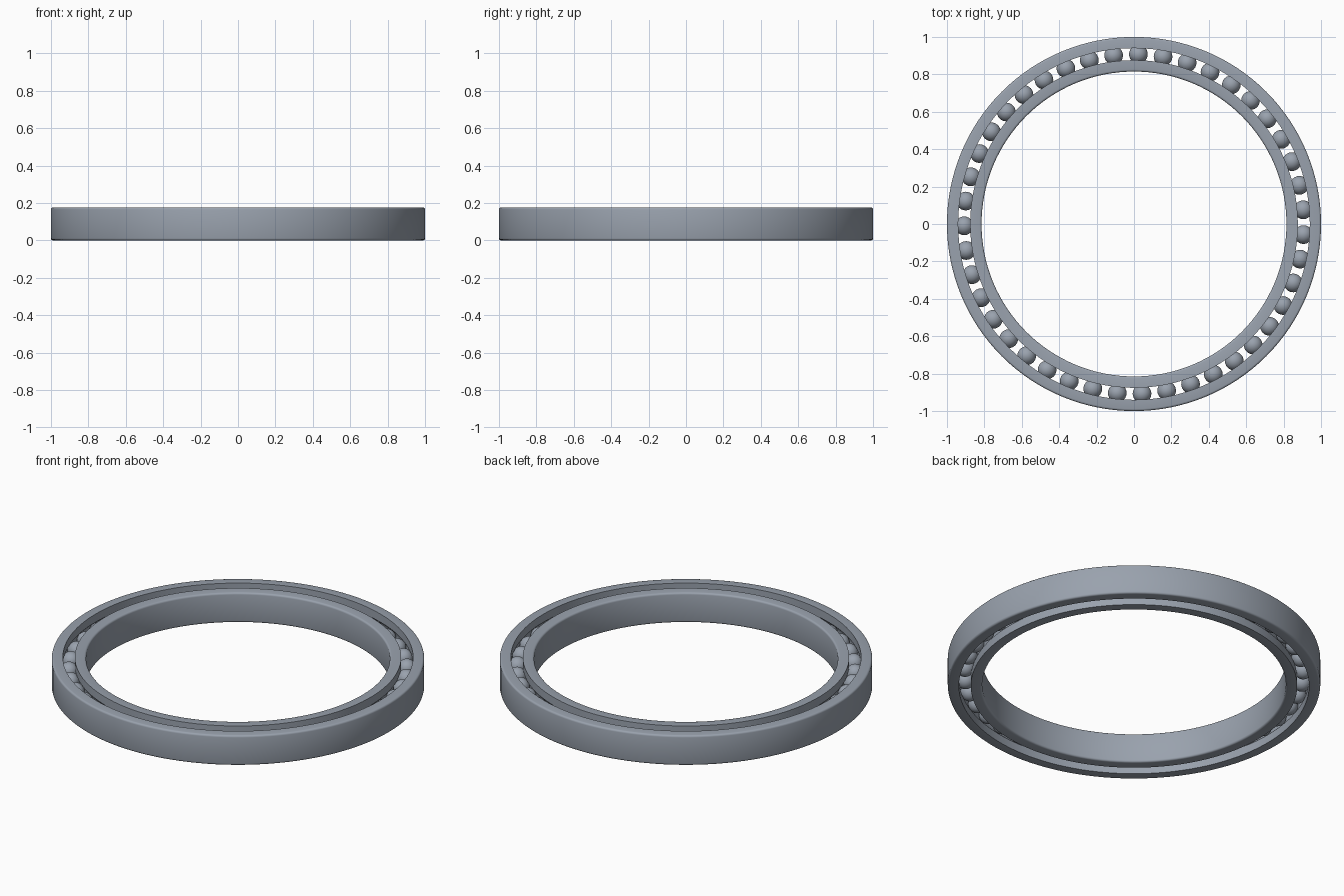
import bpy, bmesh
from math import sin, cos, pi, radians

cube = bpy.data.objects.get("Cube")
if cube:
    bpy.data.objects.remove(cube, do_unlink=True)

HEIGHT = 0.176
MID = HEIGHT / 2
PITCH = 0.908        # radius of the circle of ball centres
BALL_R = 0.05
BALLS = 43
RACE_R = 0.051       # radius of the race groove
FILLET = 0.011
STEPS = 128

steel = bpy.data.materials.new("blue grey steel")
steel.use_nodes = True
COLOUR = (0.32, 0.36, 0.42, 1)
steel.diffuse_color = COLOUR
steel.node_tree.nodes["Principled BSDF"].inputs["Base Color"].default_value = COLOUR


def finish(name, bm, angle):
    bmesh.ops.recalc_face_normals(bm, faces=bm.faces)
    mesh = bpy.data.meshes.new(name)
    bm.to_mesh(mesh)
    bm.free()
    mesh.materials.append(steel)
    obj = bpy.data.objects.new(name, mesh)
    bpy.context.collection.objects.link(obj)
    bpy.ops.object.select_all(action='DESELECT')
    obj.select_set(True)
    bpy.context.view_layer.objects.active = obj
    bpy.ops.object.shade_smooth_by_angle(angle=radians(angle))
    return obj


def ring_profile(rim, shoulder):
    """Closed (radius, height) section: filleted rim on one side, race groove on the other."""
    side = 1 if rim > shoulder else -1
    pts = []
    # rounded corners of the rim, bottom then top
    for corner in (-1, 1):
        for i in range(4):
            a = (i / 3 if corner == 1 else i / 3 - 1) * pi / 2
            pts.append((rim - side * FILLET * (1 - cos(a)),
                        MID + corner * (MID - FILLET) + FILLET * sin(a)))
    # shoulder with the groove that holds the balls
    pts.append((shoulder, HEIGHT))
    reach = abs(shoulder - PITCH)
    half = (RACE_R ** 2 - reach ** 2) ** 0.5
    for i in range(13):
        z = half * cos(pi * i / 12)
        pts.append((PITCH + side * (RACE_R ** 2 - z ** 2) ** 0.5, MID + z))
    pts.append((shoulder, 0))
    return pts


def lathe(name, profile):
    bm = bmesh.new()
    loops = []
    for s in range(STEPS):
        a = 2 * pi * s / STEPS
        loops.append([bm.verts.new((r * cos(a), r * sin(a), z)) for r, z in profile])
    n = len(profile)
    for s in range(STEPS):
        here, there = loops[s], loops[(s + 1) % STEPS]
        for i in range(n):
            j = (i + 1) % n
            bm.faces.new((here[i], there[i], there[j], here[j]))
    return finish(name, bm, 32)


# Outer and inner races
lathe("outer_ring", ring_profile(1.0, 0.94))
lathe("inner_ring", ring_profile(0.815, 0.876))

# Balls spaced evenly around the race
bm = bmesh.new()
for k in range(BALLS):
    a = radians(4.8) + 2 * pi * k / BALLS
    ball = bmesh.ops.create_uvsphere(bm, u_segments=24, v_segments=16, radius=BALL_R)
    bmesh.ops.translate(bm, verts=ball["verts"],
                        vec=(PITCH * cos(a), PITCH * sin(a), MID))
finish("bearing_balls", bm, 60)
